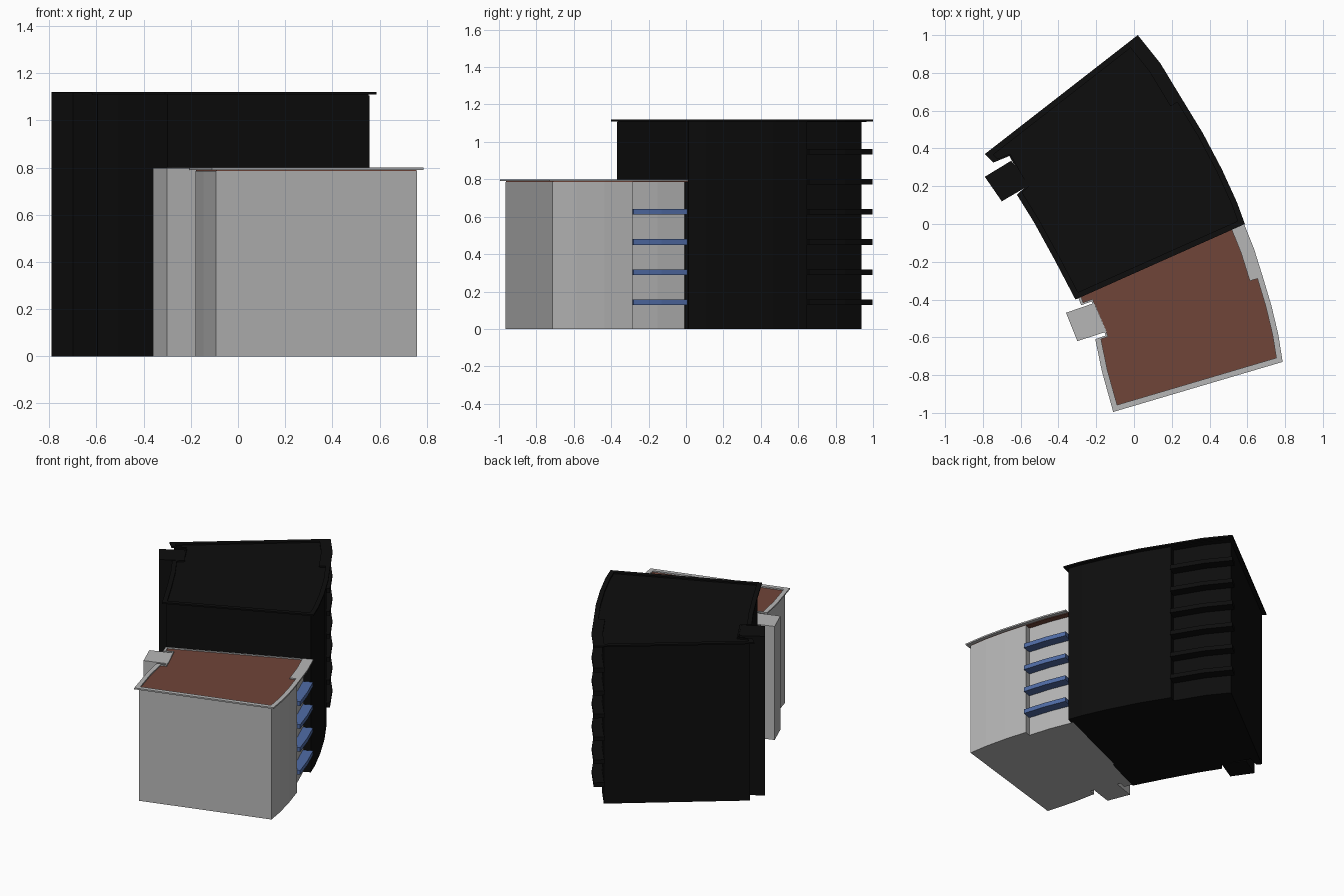
import bpy, bmesh
from mathutils import Vector

if "Cube" in bpy.data.objects:
    bpy.data.objects.remove(bpy.data.objects["Cube"])


def material(name, rgb):
    m = bpy.data.materials.new(name)
    m.diffuse_color = (*rgb, 1)
    m.use_nodes = True
    m.node_tree.nodes["Principled BSDF"].inputs["Base Color"].default_value = m.diffuse_color
    return m


GREY = material("light_grey", (0.47, 0.47, 0.47))
BROWN = material("roof_brown", (0.16, 0.058, 0.04))
BLUE = material("balcony_blue", (0.08, 0.15, 0.38))
BLACK = material("black", (0.004, 0.004, 0.004))


def finish(bm, name, mat):
    bmesh.ops.recalc_face_normals(bm, faces=bm.faces)
    me = bpy.data.meshes.new(name)
    bm.to_mesh(me)
    bm.free()
    me.materials.append(mat)
    bpy.context.collection.objects.link(bpy.data.objects.new(name, me))


def prism(name, pts, z0, z1, mat):
    """Upright solid from a plan outline."""
    bm = bmesh.new()
    lo = [bm.verts.new((p[0], p[1], z0)) for p in pts]
    hi = [bm.verts.new((p[0], p[1], z1)) for p in pts]
    bm.faces.new(lo[::-1])
    bm.faces.new(hi)
    for i in range(len(pts)):
        j = (i + 1) % len(pts)
        bm.faces.new((lo[i], lo[j], hi[j], hi[i]))
    finish(bm, name, mat)


def ring(name, outer, inner, z0, z1, mat):
    """Flat rim between two matching outlines."""
    bm = bmesh.new()
    loops = [[bm.verts.new((p[0], p[1], z)) for p in pts]
             for pts, z in ((outer, z0), (outer, z1), (inner, z1), (inner, z0))]
    n = len(outer)
    for k in range(4):
        a, b = loops[k], loops[(k + 1) % 4]
        for i in range(n):
            j = (i + 1) % n
            bm.faces.new((a[i], a[j], b[j], b[i]))
    finish(bm, name, mat)


def offset(pts, dist):
    """Move each edge inward by its own distance; one list of points per corner."""
    pts = [Vector(p) for p in pts]
    n = len(pts)
    out = []
    for i in range(n):
        p = pts[i]
        e0 = (p - pts[i - 1]).normalized()
        e1 = (pts[(i + 1) % n] - p).normalized()
        n0, n1 = Vector((-e0.y, e0.x)), Vector((-e1.y, e1.x))
        d0, d1 = dist[i - 1], dist[i]
        cr = e0.x * e1.y - e0.y * e1.x
        if abs(cr) < 0.25 and abs(d0 - d1) > 1e-6:
            out.append([p + n0 * d0, p + n1 * d1])      # step in a wall
        elif abs(cr) < 0.02:
            out.append([p + n0 * d0])
        else:
            a, b = p + n0 * d0, p + n1 * d1
            t = ((b - a).x * e1.y - (b - a).y * e1.x) / cr
            out.append([a + e0 * t])
    return out


def flat(lists):
    return [p for l in lists for p in l]


def building(prefix, outline, recess, special, tower, height, levels, wall, roof, slab):
    n = len(outline)
    top = height - 0.01
    r0, r1 = recess

    def dists(base, rec, spec=True):
        d = [base] * n
        for i in range(r0, r1):
            d[i] = rec
        if spec:
            for i, v in special.items():
                d[i] = v
        return d

    # walls with a balcony recess
    prism(prefix + "_walls", flat(offset(outline, dists(0.024, 0.068))), 0, top - 0.004, wall)
    # roof deck and overhanging rim
    prism(prefix + "_roof_deck", flat(offset(outline, dists(0.026, 0.026))),
          top - 0.004, top + 0.001, roof)
    inner = [max(v, 0.004) for v in dists(0.03, 0.03)]
    ring(prefix + "_roof_rim", outline, flat(offset(outline, inner)), top, height, wall)

    # balcony slabs and the canopy above them
    def strip(name, z0, z1, mat):
        d = [0.002] * n
        a = [l[0] for l in offset(outline, d)[r0:r1 + 1]]
        for i in range(r0, r1):
            d[i] = 0.072
        b = [l[-1] for l in offset(outline, d)[r0:r1 + 1]]
        b[-1] = offset(outline, d)[r1][0]
        prism(name, a + b[::-1], z0, z1, mat)

    for k in range(levels):
        z = 0.143 + 0.161 * k
        strip(f"{prefix}_balcony_{k + 1}", z - 0.015, z + 0.015, slab)
    strip(prefix + "_balcony_canopy", top + 0.0005, height - 0.0005, wall)
    # stair tower on the inner side
    prism(prefix + "_stair_tower", tower, 0, height - 0.002, wall)


# lower grey block
low = [(-0.11, -0.995), (0.787, -0.73), (0.763, -0.58), (0.727, -0.43), (0.682, -0.28),
       (0.635, -0.13), (0.578, 0.012), (-0.30, -0.375), (-0.28, -0.43), (-0.225, -0.41),
       (-0.15, -0.59), (-0.205, -0.61), (-0.17, -0.78)]
building("low_block", low, (4, 6), {6: -0.02, 7: 0.015, 8: 0.01, 9: 0.01, 10: 0.01},
         [(-0.36, -0.47), (-0.30, -0.62), (-0.145, -0.57), (-0.21, -0.418)],
         0.80, 4, GREY, BROWN, BLUE)

# taller black block
tall = [(-0.31, -0.40), (0.587, 0.0), (0.545, 0.115), (0.465, 0.29), (0.365, 0.48),
        (0.255, 0.66), (0.14, 0.85), (0.02, 1.0), (-0.79, 0.37), (-0.745, 0.325),
        (-0.66, 0.36), (-0.57, 0.2), (-0.62, 0.155), (-0.53, 0.01), (-0.42, -0.19)]
building("tall_block", tall, (5, 7), {9: 0.01, 10: 0.01, 11: 0.01},
         [(-0.79, 0.25), (-0.70, 0.12), (-0.555, 0.205), (-0.65, 0.335)],
         1.12, 6, BLACK, BLACK, BLACK)
